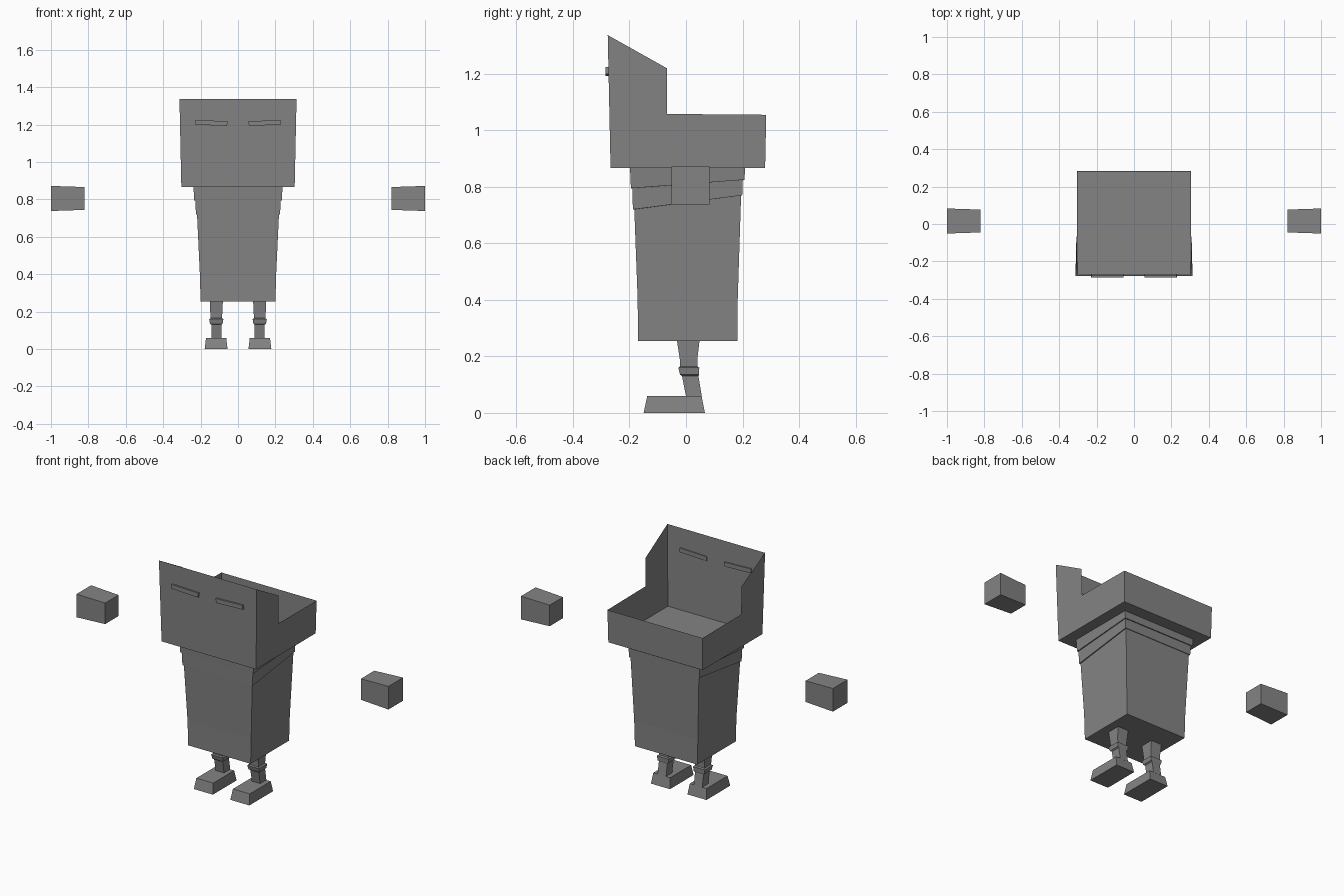
import bpy, bmesh

if "Cube" in bpy.data.objects:
    bpy.data.objects.remove(bpy.data.objects["Cube"])

grey = bpy.data.materials.new("plain grey")
grey.diffuse_color = (0.23, 0.23, 0.23, 1)
grey.use_nodes = True
grey.node_tree.nodes["Principled BSDF"].inputs["Base Color"].default_value = grey.diffuse_color


def make_object(name, verts, faces, fix_normals=True):
    bm = bmesh.new()
    vs = [bm.verts.new(v) for v in verts]
    for f in faces:
        bm.faces.new([vs[i] for i in f])
    if fix_normals:
        bmesh.ops.recalc_face_normals(bm, faces=bm.faces)
    mesh = bpy.data.meshes.new(name)
    bm.to_mesh(mesh)
    bm.free()
    mesh.materials.append(grey)
    obj = bpy.data.objects.new(name, mesh)
    bpy.context.collection.objects.link(obj)
    return obj


def loft(name, rings, cx=0, cap_top=True):
    """Four-sided stack; each ring is (half width, front y, back y, front z, back z)."""
    verts, faces = [], []
    for h, y0, y1, z0, z1 in rings:
        verts += [(cx - h, y0, z0), (cx + h, y0, z0), (cx + h, y1, z1), (cx - h, y1, z1)]
    for r in range(len(rings) - 1):
        for i in range(4):
            j = (i + 1) % 4
            faces.append((r * 4 + i, r * 4 + j, r * 4 + 4 + j, r * 4 + 4 + i))
    faces.append((3, 2, 1, 0))
    if cap_top:
        n = len(rings) * 4
        faces.append((n - 4, n - 3, n - 2, n - 1))
    return make_object(name, verts, faces)


# Head: open-topped thin shell with a raised face wall and sloping cheeks
side = [(0.303, -0.267, 0.867), (0.313, -0.277, 1.337), (0.308, -0.068, 1.22),
        (0.306, -0.068, 1.058), (0.305, 0.284, 1.055), (0.302, 0.28, 0.867)]
head_verts = side + [(-x, y, z) for x, y, z in side]
make_object("head_shell", head_verts, [
    (0, 3, 2, 1), (0, 5, 4, 3),            # right wall
    (6, 7, 8, 9), (6, 9, 10, 11),          # left wall
    (6, 0, 1, 7),                          # face wall
    (5, 11, 10, 4),                        # back wall
    (0, 6, 11, 5),                         # floor
], fix_normals=False)

# Body: tapering trunk with two slightly tilted collar steps near the top
loft("body", [
    (0.200, -0.170, 0.182, 0.255, 0.255),
    (0.204, -0.171, 0.183, 0.40, 0.40),
    (0.219, -0.183, 0.195, 0.72, 0.77),
    (0.225, -0.188, 0.199, 0.72, 0.77),
    (0.228, -0.190, 0.201, 0.795, 0.825),
    (0.234, -0.195, 0.207, 0.795, 0.825),
    (0.238, -0.198, 0.209, 0.866, 0.866),
], cap_top=False)

for s, label in ((-1, "left"), (1, "right")):
    # Eyes: thin slanted bars on the face wall
    eye = [(s * x, y, z) for y in (-0.285, -0.268)
           for x, z in ((0.058, 1.193), (0.23, 1.2), (0.228, 1.224), (0.056, 1.218))]
    make_object(label + "_eye", eye, [(0, 1, 2, 3), (7, 6, 5, 4)] +
                [(i, i + 4, (i + 1) % 4 + 4, (i + 1) % 4) for i in range(4)])

    # Hands: floating blocks, slightly larger at the outer end
    hand = [(s * x, 0.016 + a * h, 0.805 + b * h) for x, h in ((0.82, 0.061), (1.0, 0.067))
            for a, b in ((-1, -1), (1, -1), (1, 1), (-1, 1))]
    make_object(label + "_hand", hand, [(0, 1, 2, 3), (7, 6, 5, 4)] +
                [(i, i + 4, (i + 1) % 4 + 4, (i + 1) % 4) for i in range(4)])

    # Legs: lower shin, knee band and thigh in one stack
    leg = [(0.027, 0.000, 0.056, 0.058), (0.027, -0.014, 0.044, 0.13),
           (0.034, -0.021, 0.046, 0.135), (0.038, -0.027, 0.047, 0.16),
           (0.030, -0.021, 0.040, 0.165), (0.032, -0.022, 0.040, 0.19),
           (0.035, -0.032, 0.048, 0.256)]
    loft(label + "_leg", [(h, a, b, z, z) for h, a, b, z in leg], s * 0.116)

    # Feet: wedge-sided blocks
    loft(label + "_foot", [(0.061, -0.15, 0.067, 0, 0),
                           (0.054, -0.137, 0.055, 0.06, 0.06)], s * 0.117)
